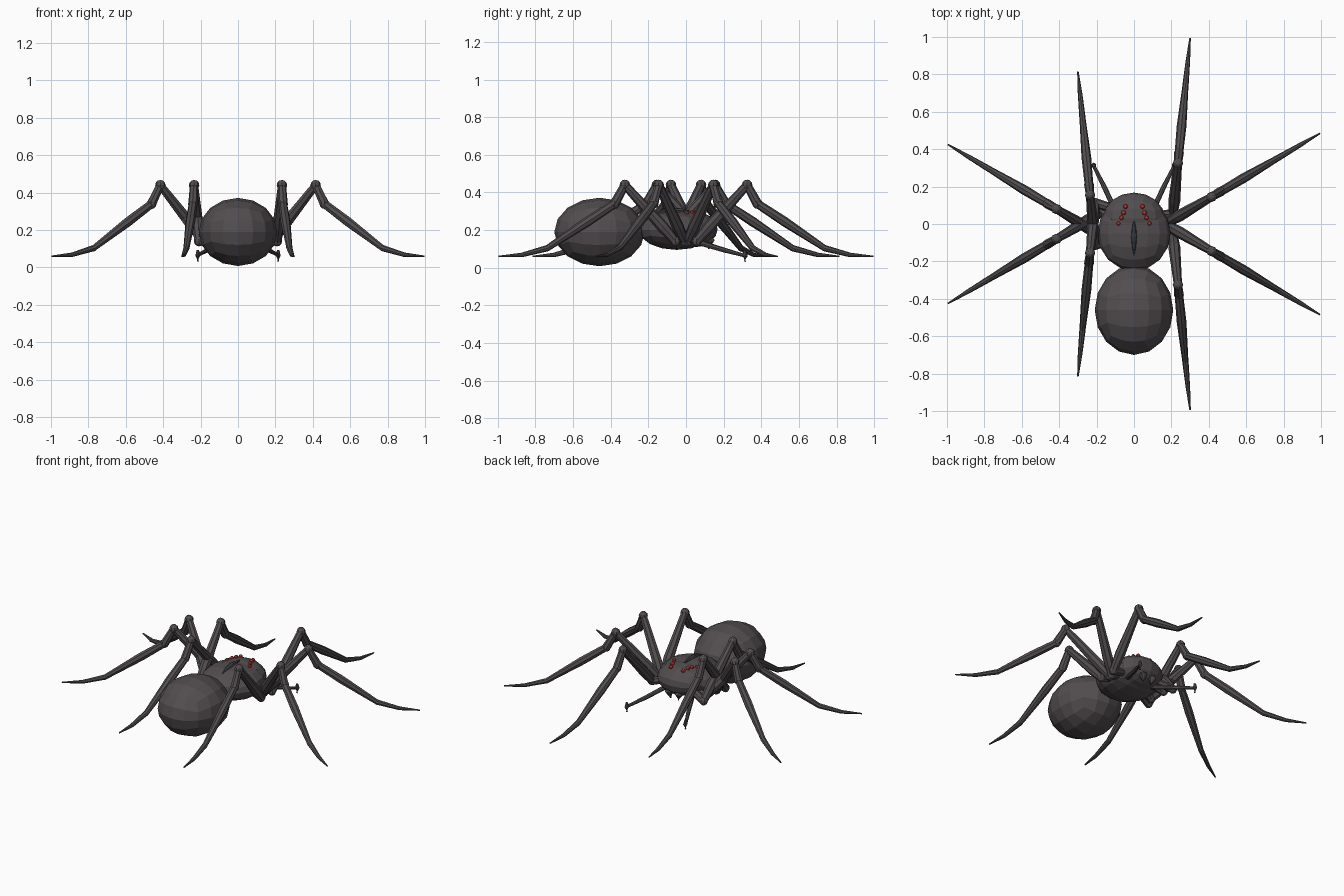
import bpy, bmesh, math
from mathutils import Vector, Matrix

old = bpy.data.objects.get("Cube")
if old:
    bpy.data.objects.remove(old)


def material(name, rgb):
    m = bpy.data.materials.new(name)
    m.use_nodes = True
    m.diffuse_color = (*rgb, 1)
    m.node_tree.nodes["Principled BSDF"].inputs["Base Color"].default_value = (*rgb, 1)
    return m


SHELL = material("dark grey shell", (0.085, 0.075, 0.079))
RED = material("red eyes", (0.46, 0.035, 0.03))
GROOVE = material("blue grey groove", (0.06, 0.067, 0.078))


def finish(name, bm, mat):
    bmesh.ops.recalc_face_normals(bm, faces=bm.faces)
    mesh = bpy.data.meshes.new(name)
    bm.to_mesh(mesh)
    bm.free()
    mesh.materials.append(mat)
    ob = bpy.data.objects.new(name, mesh)
    bpy.context.collection.objects.link(ob)
    return ob


def round_box(name, center, radii, mat=SHELL):
    """Cube divided into a faceted ball of quads, then stretched."""
    bm = bmesh.new()
    bmesh.ops.create_cube(bm, size=2)
    bmesh.ops.subdivide_edges(bm, edges=bm.edges[:], cuts=3, use_grid_fill=True)
    for v in bm.verts:
        p = Vector([math.tan(c * math.pi / 4) for c in v.co]).normalized()
        v.co = Vector(center) + Vector([a * b for a, b in zip(p, radii)])
    return finish(name, bm, mat)


def add_tube(bm, points, radii, sides=8):
    """Loft rings along a path and close both ends."""
    points = [Vector(p) for p in points]
    rings = []
    for i, (p, r) in enumerate(zip(points, radii)):
        d = points[min(i + 1, len(points) - 1)] - points[max(i - 1, 0)]
        side = d.cross(Vector((0, 0, 1)))
        side = side.normalized() if side.length > 1e-5 else Vector((1, 0, 0))
        up = side.cross(d).normalized()
        angles = [2 * math.pi * k / sides for k in range(sides)]
        rings.append([bm.verts.new(p + r * (side * math.cos(a) + up * math.sin(a)))
                      for a in angles])
    for a, b in zip(rings, rings[1:]):
        for k in range(sides):
            n = (k + 1) % sides
            bm.faces.new((a[k], a[n], b[n], b[k]))
    bm.faces.new(rings[0])
    bm.faces.new(rings[-1])


def add_ball(bm, p, r):
    bmesh.ops.create_uvsphere(bm, u_segments=8, v_segments=6, radius=r,
                              matrix=Matrix.Translation(p))


# Body
THORAX = ((0, -0.05, 0.2), (0.195, 0.2, 0.105))
HEAD = ((0, 0.03, 0.205), (0.165, 0.138, 0.098))
round_box("abdomen", (0, -0.46, 0.19), (0.21, 0.24, 0.182))
round_box("thorax", *THORAX)
round_box("head", *HEAD)


def surface_z(x, y):
    best = 0
    for c, r in (THORAX, HEAD):
        k = 1 - ((x - c[0]) / r[0]) ** 2 - ((y - c[1]) / r[1]) ** 2
        if k > 0:
            best = max(best, c[2] + r[2] * math.sqrt(k))
    return best


# Groove along the top of the thorax
bm = bmesh.new()
ys = (0.02, -0.02, -0.07, -0.12, -0.17)
add_tube(bm, [(0, y, surface_z(0, y)) for y in ys], (0.002, 0.011, 0.015, 0.011, 0.002))
finish("thorax_groove", bm, GROOVE)

# Four eyes on each side
bm = bmesh.new()
for s in (-1, 1):
    for x, y, r in ((0.045, 0.093, 0.013), (0.056, 0.06, 0.013),
                    (0.067, 0.033, 0.012), (0.083, 0.003, 0.011)):
        add_ball(bm, (s * x, y, surface_z(x, y)), r)
finish("eyes", bm, RED)


def build_leg(name, knee, tip):
    knee, tip = Vector(knee), Vector(tip)
    heading = (tip - knee).normalized()

    def at(d, z):
        p = knee + heading * d
        return Vector((p.x, p.y, z))

    bm = bmesh.new()
    hip = at(-0.27, 0.14)
    add_tube(bm, [hip, at(-0.2, 0.22), at(0, 0.44)], (0.024, 0.032, 0.022))
    add_tube(bm, [at(0, 0.44), at(0.055, 0.34)], (0.022, 0.026))
    add_tube(bm, [at(0.055, 0.34), at(0.2, 0.245), at(0.42, 0.1)], (0.023, 0.026, 0.016))
    add_tube(bm, [at(0.41, 0.105), at(0.55, 0.068), at((tip - knee).length, 0.06)],
             (0.017, 0.012, 0.004))
    add_ball(bm, at(0, 0.44), 0.028)
    add_ball(bm, at(0.055, 0.34), 0.027)
    add_ball(bm, hip, 0.027)
    # Short hip link into the thorax
    add_tube(bm, [hip, (hip.x * 0.5, hip.y * 0.7, 0.17)], (0.025, 0.025))
    finish(name, bm, SHELL)


# Eight legs, mirrored front to back
for s, label in ((1, "front"), (-1, "rear")):
    build_leg(label + "_left_outer_leg", (0.415, s * 0.145, 0), (0.995, s * 0.485, 0))
    build_leg(label + "_left_inner_leg", (0.235, s * 0.325, 0), (0.3, s * 0.995, 0))
    build_leg(label + "_right_outer_leg", (-0.415, s * 0.08, 0), (-0.995, s * 0.425, 0))
    build_leg(label + "_right_inner_leg", (-0.235, s * 0.155, 0), (-0.3, s * 0.815, 0))

# Feelers and fangs on each side of the head
for s, side in ((1, "left"), (-1, "right")):
    bm = bmesh.new()
    add_tube(bm, [(s * 0.09, 0.05, 0.14), (s * 0.16, 0.2, 0.095), (s * 0.215, 0.31, 0.065)],
             (0.015, 0.013, 0.009))
    add_tube(bm, [(s * 0.215, 0.312, 0.092), (s * 0.215, 0.315, 0.062),
                  (s * 0.215, 0.312, 0.032)], (0.007, 0.013, 0.006))
    finish(side + "_feeler", bm, SHELL)
    bm = bmesh.new()
    add_tube(bm, [(s * 0.035, 0.1, 0.17), (s * 0.035, 0.13, 0.14), (s * 0.028, 0.12, 0.1)],
             (0.025, 0.025, 0.004))
    finish(side + "_fang", bm, SHELL)
